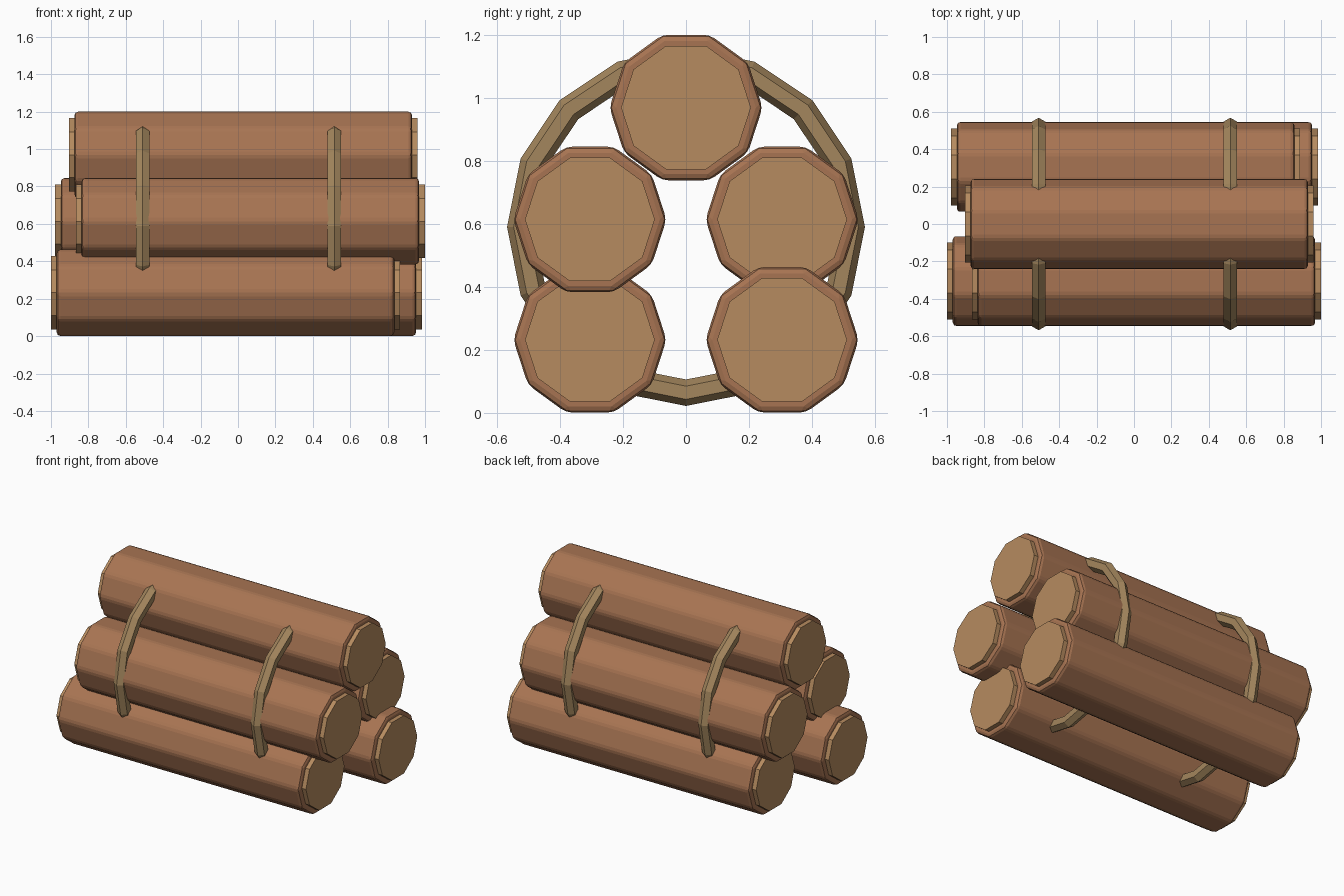
import bpy
from math import radians

if "Cube" in bpy.data.objects:
    bpy.data.objects.remove(bpy.data.objects["Cube"])


def material(name, rgb):
    m = bpy.data.materials.new(name)
    m.diffuse_color = (*rgb, 1)
    m.use_nodes = True
    m.node_tree.nodes["Principled BSDF"].inputs["Base Color"].default_value = m.diffuse_color
    return m


BARK = material("bark", (0.39, 0.175, 0.085))
WOOD = material("cut_wood", (0.47, 0.26, 0.115))
ROPE = material("rope", (0.37, 0.24, 0.11))
ALONG_X = (0, radians(90), 0)
LENGTH = 1.865      # log including both cut ends
LIP = 0.03          # how far each cut end sticks out


def decagon_bar(name, radius, length, loc, mat):
    bpy.ops.mesh.primitive_cylinder_add(vertices=10, radius=radius, depth=length,
                                        location=loc, rotation=ALONG_X)
    ob = bpy.context.object
    ob.name = name
    ob.data.materials.append(mat)
    return ob


def log(name, x, y, z):
    # bevelled bark body
    body = decagon_bar(name, 0.243, LENGTH - 2 * LIP, (x, y, z), BARK)
    bevel = body.modifiers.new("soft_edges", 'BEVEL')
    bevel.width = 0.02
    bevel.segments = 2
    bevel.limit_method = 'ANGLE'
    bevel.angle_limit = radians(30)
    # pale sawn ends
    for side, label in ((-1, "left"), (1, "right")):
        cx = x + side * (LENGTH / 2 - LIP)
        decagon_bar(f"{name}_{label}_cut_end", 0.206, 2 * LIP, (cx, y, z), WOOD)


# stack of five logs, each shifted a little lengthwise
log("bottom_front_log", -0.067, -0.305, 0.232)
log("bottom_back_log", 0.050, 0.305, 0.232)
log("middle_front_log", 0.066, -0.305, 0.614)
log("middle_back_log", -0.045, 0.305, 0.614)
log("top_log", 0.028, 0, 0.969)

# two rope hoops around the stack
for label, x in (("left", -0.51), ("right", 0.515)):
    bpy.ops.mesh.primitive_torus_add(major_segments=16, minor_segments=6,
                                     major_radius=0.526, minor_radius=0.042,
                                     location=(x, 0, 0.59), rotation=ALONG_X)
    hoop = bpy.context.object
    hoop.name = f"{label}_rope_hoop"
    hoop.data.materials.append(ROPE)
    for p in hoop.data.polygons:
        p.use_smooth = False
